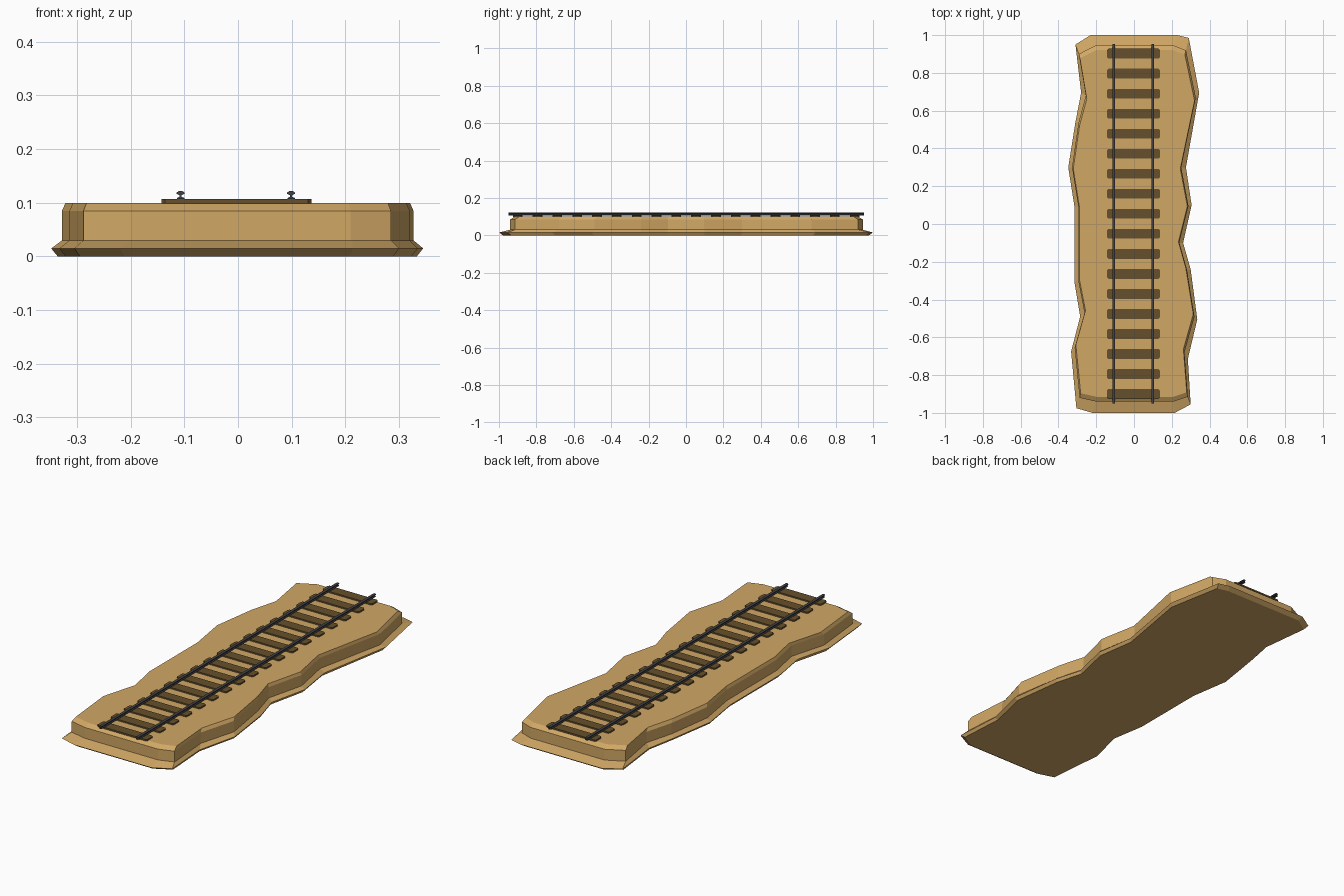
import bpy, bmesh

if "Cube" in bpy.data.objects:
    bpy.data.objects.remove(bpy.data.objects["Cube"])


def material(name, rgb):
    m = bpy.data.materials.new(name)
    m.diffuse_color = (*rgb, 1)
    m.use_nodes = True
    m.node_tree.nodes["Principled BSDF"].inputs["Base Color"].default_value = m.diffuse_color
    return m


SAND = material("sand", (0.64, 0.39, 0.13))
WOOD = material("dark_wood", (0.13, 0.08, 0.025))
STEEL = material("dark_steel", (0.055, 0.055, 0.06))


def make_object(name, bm, mat):
    bmesh.ops.recalc_face_normals(bm, faces=bm.faces)
    me = bpy.data.meshes.new(name)
    bm.to_mesh(me)
    bm.free()
    me.materials.append(mat)
    ob = bpy.data.objects.new(name, me)
    bpy.context.collection.objects.link(ob)
    return ob


def loft(name, rings, mat):
    """Skin a stack of matching rings and cap both ends."""
    bm = bmesh.new()
    loops = [[bm.verts.new(p) for p in ring] for ring in rings]
    for a, b in zip(loops, loops[1:]):
        n = len(a)
        for i in range(n):
            j = (i + 1) % n
            bm.faces.new((a[i], a[j], b[j], b[i]))
    bm.faces.new(loops[0][::-1])
    bm.faces.new(loops[-1])
    return make_object(name, bm, mat)


def ring(outline, sx, sy, z):
    return [(x * sx, y * sy, z) for x, y in outline]


# Wavy outlines: wide base skirt and raised bed
BASE = [(-.23, 1), (.23, 1), (.29, .985), (.345, .695), (.275, .3), (.305, .1),
        (.26, -.1), (.30, -.24), (.335, -.505), (.285, -.715), (.30, -.955),
        (.215, -1), (-.22, -1), (-.305, -.975), (-.333, -.675), (-.285, -.49),
        (-.315, -.31), (-.315, .09), (-.348, .3), (-.31, .54), (-.28, .695), (-.31, .95)]
BED = [(-.205, .945), (.21, .945), (.275, .92), (.327, .67), (.25, .3), (.288, .097),
       (.24, -.097), (.28, -.24), (.32, -.49), (.267, -.68), (.285, -.915),
       (.21, -.94), (-.2, -.94), (-.288, -.92), (-.314, -.655), (-.262, -.47),
       (-.294, -.305), (-.294, .09), (-.328, .3), (-.294, .535), (-.255, .68), (-.292, .9)]

# Ground: chamfered skirt, vertical bank, bevelled flat top
loft("ground_bed", [
    ring(BASE, .965, .978, 0),
    ring(BASE, 1, 1, .015),
    ring(BED, 1, 1, .03),
    ring(BED, 1, 1, .085),
    ring(BED, .98, .974, .1),
], SAND)

# Sleepers: thin planks with clipped corners
W, D, C = .14, .026, .007
PLANK = [(-W + C, -D), (W - C, -D), (W, -D + C), (W, D - C),
         (W - C, D), (-W + C, D), (-W, D - C), (-W, -D + C)]
for i in range(18):
    y = .902 - i * .106
    loft(f"sleeper_{i + 1}",
         [[(px - .003, py + y, z) for px, py in PLANK] for z in (.099, .107)], WOOD)

# Rails: foot, thin web and pointed head
HALF = [(.007, .107), (.007, .109), (.002, .111), (.002, .114),
        (.0075, .117), (.0075, .119), (.003, .122)]
PROFILE = HALF + [(-x, z) for x, z in reversed(HALF)]
for name, cx in (("left_rail", -.107), ("right_rail", .099)):
    loft(name, [[(cx + x, y, z) for x, z in PROFILE] for y in (-.95, .953)], STEEL)
